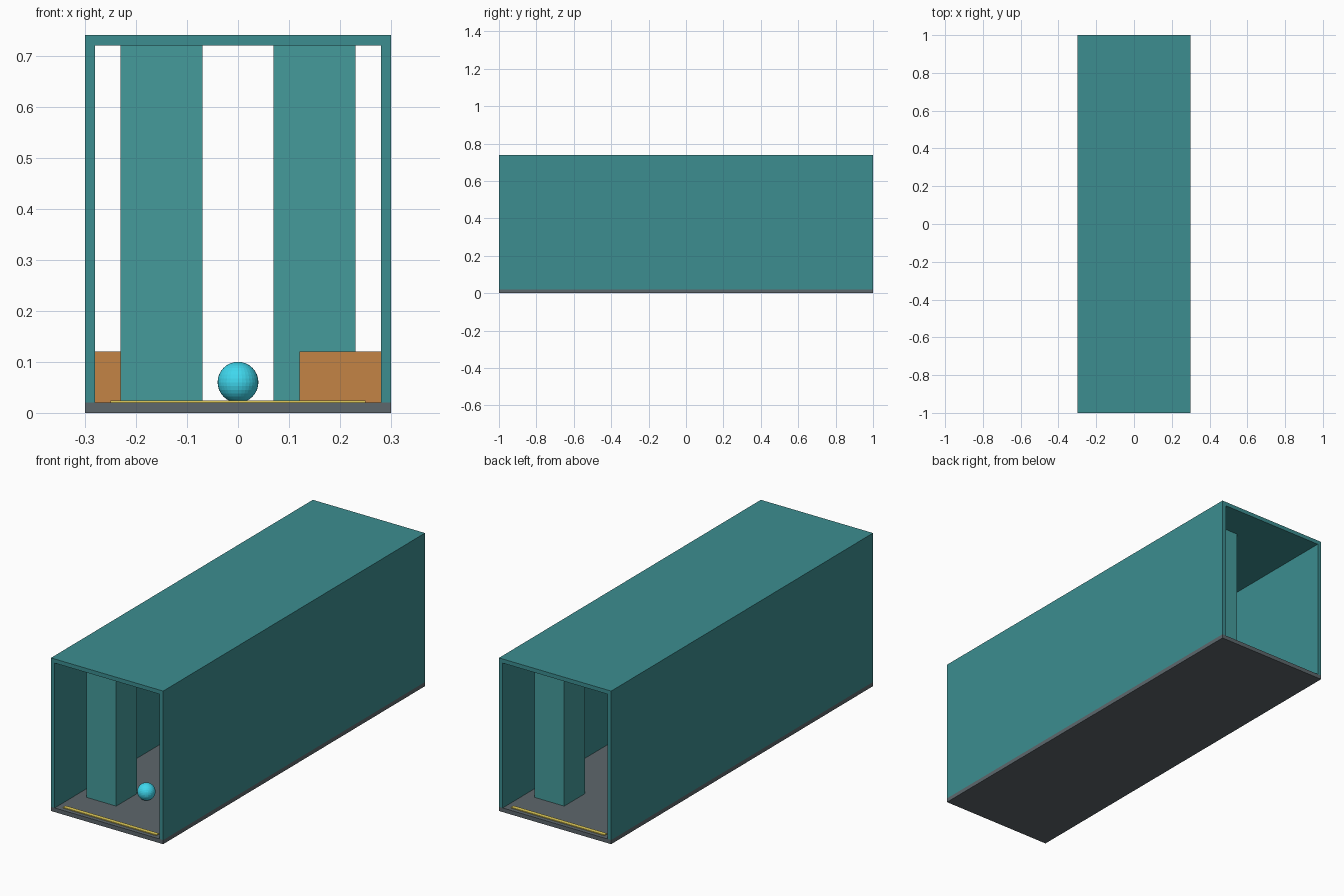
import bpy

if "Cube" in bpy.data.objects:
    bpy.data.objects.remove(bpy.data.objects["Cube"])


def material(name, rgb):
    m = bpy.data.materials.new(name)
    m.diffuse_color = (*rgb, 1)
    m.use_nodes = True
    m.node_tree.nodes["Principled BSDF"].inputs["Base Color"].default_value = m.diffuse_color
    return m


TEAL = material("teal", (0.045, 0.27, 0.28))
PILLAR = material("pillar_teal", (0.06, 0.33, 0.33))
GREY = material("slate", (0.11, 0.135, 0.15))
ORANGE = material("orange", (0.55, 0.23, 0.06))
YELLOW = material("yellow", (0.75, 0.6, 0.1))
CYAN = material("cyan", (0.05, 0.68, 0.85))


def box(name, lo, hi, mat):
    centre = [(a + b) / 2 for a, b in zip(lo, hi)]
    bpy.ops.mesh.primitive_cube_add(size=1, location=centre)
    ob = bpy.context.object
    ob.name = name
    ob.scale = [b - a for a, b in zip(lo, hi)]
    bpy.ops.object.transform_apply(location=False, rotation=False, scale=True)
    ob.data.materials.append(mat)
    return ob


# Corridor shell, open at both ends
box("floor", (-0.3, -1, 0), (0.3, 1, 0.02), GREY)
box("ceiling", (-0.3, -1, 0.72), (0.3, 1, 0.74), TEAL)
box("left_wall", (-0.3, -1, 0.02), (-0.28, 1, 0.72), TEAL)
box("right_wall", (0.28, -1, 0.02), (0.3, 1, 0.72), TEAL)

# Square pillars staggered left and right
for i, y in enumerate((-0.75, -0.25, 0.25, 0.75)):
    x = -0.15 if i % 2 == 0 else 0.15
    box(f"pillar_{i + 1}", (x - 0.08, y - 0.08, 0.02), (x + 0.08, y + 0.08, 0.72), PILLAR)

# Low crates against the walls, opposite the gaps
for name, x, y in (("right_crate", 0.2, -0.5), ("left_crate", -0.2, 0.5)):
    box(name, (x - 0.08, y - 0.08, 0.02), (x + 0.08, y + 0.08, 0.12), ORANGE)

# Thin threshold strips at both ends
for name, y in (("front_strip", -0.97), ("back_strip", 0.97)):
    box(name, (-0.25, y - 0.01, 0.02), (0.25, y + 0.01, 0.024), YELLOW)

# Ball resting on the floor
bpy.ops.mesh.primitive_uv_sphere_add(segments=32, ring_count=16, radius=0.04,
                                     location=(0, -0.7, 0.06))
ball = bpy.context.object
ball.name = "ball"
ball.data.materials.append(CYAN)
